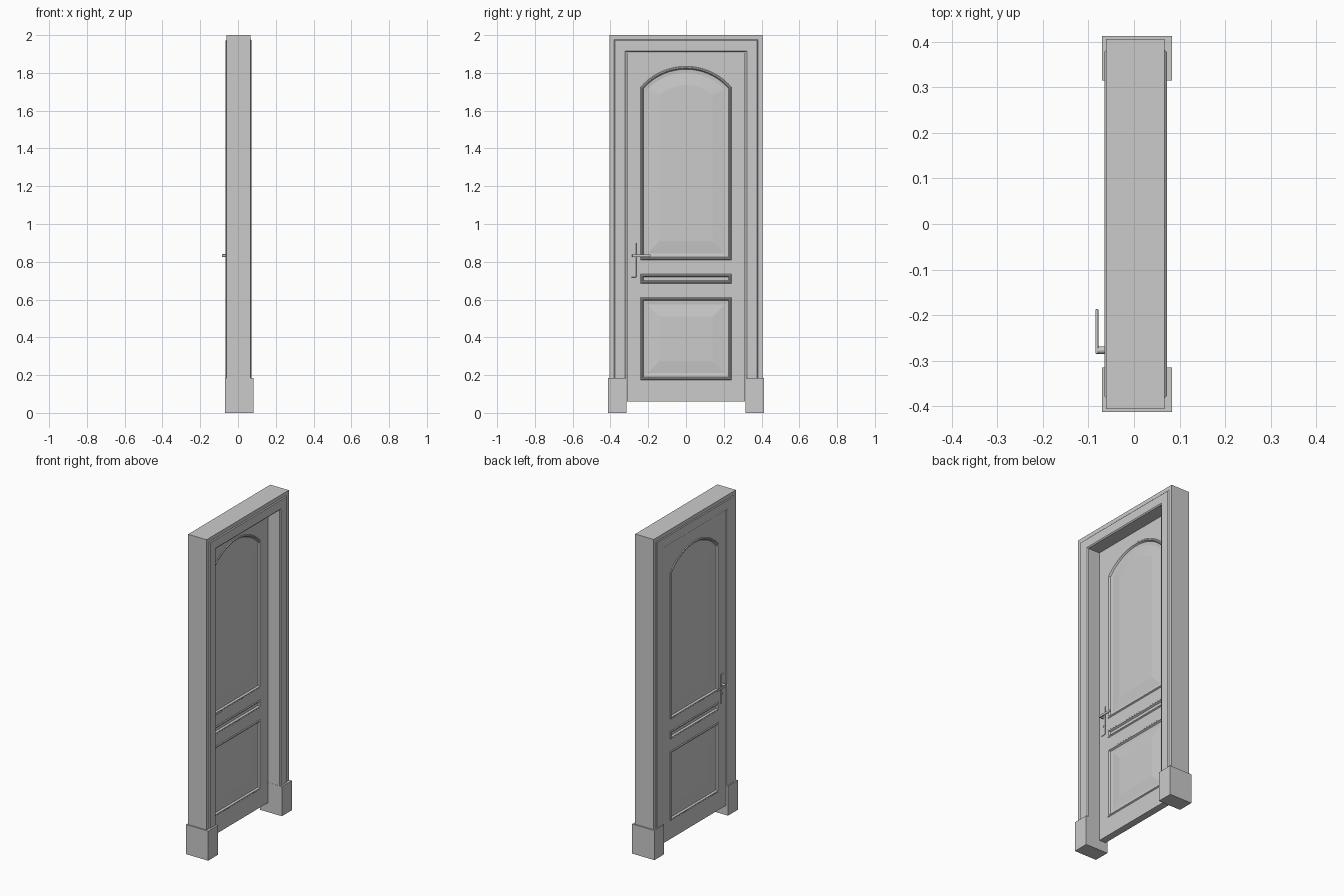
import bpy, bmesh, math
from mathutils import Vector

if "Cube" in bpy.data.objects:
    bpy.data.objects.remove(bpy.data.objects["Cube"])


def finish(bm, name, smooth=False):
    bmesh.ops.remove_doubles(bm, verts=bm.verts, dist=1e-6)
    bmesh.ops.recalc_face_normals(bm, faces=bm.faces)
    me = bpy.data.meshes.new(name)
    bm.to_mesh(me)
    bm.free()
    ob = bpy.data.objects.new(name, me)
    bpy.context.collection.objects.link(ob)
    if smooth:
        bpy.ops.object.select_all(action='DESELECT')
        ob.select_set(True)
        bpy.context.view_layer.objects.active = ob
        bpy.ops.object.shade_smooth_by_angle(angle=math.radians(25))
    return ob


def box(name, lo, hi, bevel=0):
    bm = bmesh.new()
    bmesh.ops.create_cube(bm, size=1)
    for v in bm.verts:
        v.co = Vector([(a + b) / 2 + c * (b - a) for a, b, c in zip(lo, hi, v.co)])
    ob = finish(bm, name)
    if bevel:
        m = ob.modifiers.new("bevel", 'BEVEL')
        m.width, m.segments = bevel, 2
    return ob


def rod_x(name, x0, x1, y, z, r):
    bpy.ops.mesh.primitive_cylinder_add(vertices=20, radius=r, depth=abs(x1 - x0),
                                        location=((x0 + x1) / 2, y, z), rotation=(0, math.pi / 2, 0))
    bpy.context.object.name = name
    bpy.ops.object.shade_smooth_by_angle()


def bridge(bm, a, b):
    n = len(a)
    for i in range(n):
        j = (i + 1) % n
        bm.faces.new((a[i], a[j], b[j], b[i]))


# Door frame: moulded section swept up, across and down with mitred corners
W, H = 0.406, 2.0
front = [(0, 0.067), (0.024, 0.067), (0.029, 0.072), (0.083, 0.072), (0.090, 0.067)]
back = [(0.090, -0.061), (0.083, -0.065), (0.029, -0.065), (0.024, -0.061), (0, -0.061)]
section = front + back
bm = bmesh.new()
loops = []
for sy, top in ((-1, 0), (-1, 1), (1, 1), (1, 0)):
    loops.append([bm.verts.new((x, sy * (W - u), (H - u) * top)) for u, x in section])
for a, b in zip(loops, loops[1:]):
    bridge(bm, a, b)
bm.faces.new(loops[0])
bm.faces.new(loops[-1])
finish(bm, "door_frame")

# Plinth blocks at the foot of each jamb
for side, y0, y1 in (("left", -0.413, -0.315), ("right", 0.315, 0.413)):
    box("plinth_block_" + side, (-0.070, y0, 0), (0.083, y1, 0.185))

# Door leaf with moulded raised panels on both faces
X_BACK, X_FRONT = -0.056, -0.012
MOULD = [(0, 0), (0.004, 0.004), (0.010, 0.004), (0.016, -0.006)]
RAISED = MOULD + [(0.035, -0.008), (0.100, -0.001)]
PANELS = [  # half width, bottom, top, arch radius, moulding steps
    (0.240, 0.810, 1.835, 0.317, RAISED),
    (0.240, 0.685, 0.735, 0, MOULD),
    (0.240, 0.175, 0.610, 0, RAISED)]


def outline(w, z0, z1, radius, d):
    """Panel outline in y, z, inset by d, with an optional arched head."""
    w -= d
    if not radius:
        return [(w, z0 + d), (w, z1 - d), (-w, z1 - d), (-w, z0 + d)]
    zc, r = z1 - radius, radius - d
    half = math.asin(w / r)
    arc = [half - 2 * half * i / 24 for i in range(25)]
    return [(w, z0 + d)] + [(r * math.sin(a), zc + r * math.cos(a)) for a in arc] + [(-w, z0 + d)]


bm = bmesh.new()
rims = []
for x, sign in ((X_BACK, -1), (X_FRONT, 1)):
    rim = [bm.verts.new((x, y, z)) for y, z in
           ((0.313, 0.06), (0.313, 1.909), (-0.313, 1.909), (-0.313, 0.06))]
    rims.append(rim)
    flat_loops = [rim]
    panel_rings = []
    for w, z0, z1, radius, steps in PANELS:
        rings = [[bm.verts.new((x + sign * h, y, z)) for y, z in outline(w, z0, z1, radius, d)]
                 for d, h in steps]
        flat_loops.append(rings[0])
        panel_rings.append(rings)
    edges = [bm.edges.new((lp[i], lp[(i + 1) % len(lp)])) for lp in flat_loops for i in range(len(lp))]
    bmesh.ops.triangle_fill(bm, edges=edges, use_beauty=True, normal=(sign, 0, 0))
    for rings in panel_rings:
        for a, b in zip(rings, rings[1:]):
            bridge(bm, a, b)
        bm.faces.new(rings[-1])
bridge(bm, rims[0], rims[1])
finish(bm, "door_leaf")

# Lever handle, back plate and keyhole on both faces
HY, HZ = -0.277, 0.832
for label, x, s in (("back", X_BACK, -1), ("front", X_FRONT, 1)):
    def span(a, b):
        return sorted((x + s * a, x + s * b))
    a, b = span(-0.001, 0.004)
    box("handle_plate_" + label, (a, HY - 0.014, 0.718), (b, HY + 0.014, 0.900), 0.0015)
    rod_x("handle_spindle_" + label, x, x + s * 0.025, HY, HZ, 0.008)
    a, b = span(0.022, 0.029)
    box("handle_lever_" + label, (a, -0.285, HZ - 0.007), (b, -0.187, HZ + 0.007), 0.002)
    rod_x("keyhole_" + label, x, x + s * 0.006, HY, 0.775, 0.006)
